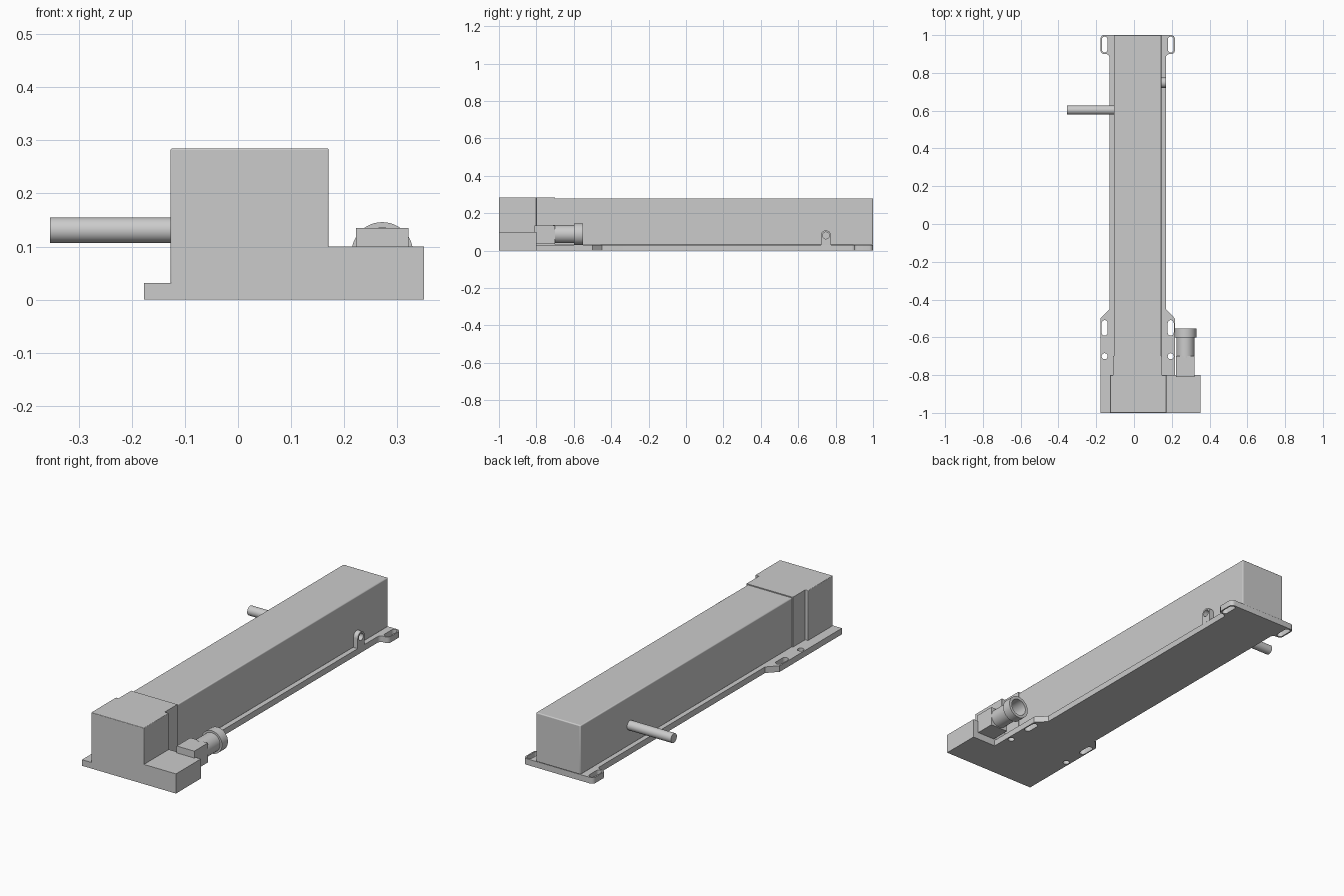
import bpy, bmesh
from math import pi, cos, sin
from mathutils import Vector, Matrix

if "Cube" in bpy.data.objects:
    bpy.data.objects.remove(bpy.data.objects["Cube"])

CX = 0.0195  # symmetry line of plate and body


def finish(bm, name, bevel=0.0):
    bmesh.ops.recalc_face_normals(bm, faces=bm.faces)
    me = bpy.data.meshes.new(name)
    bm.to_mesh(me)
    bm.free()
    ob = bpy.data.objects.new(name, me)
    bpy.context.collection.objects.link(ob)
    bpy.context.view_layer.objects.active = ob
    bpy.ops.object.select_all(action='DESELECT')
    ob.select_set(True)
    bpy.ops.object.shade_smooth_by_angle(angle=0.6)
    if bevel:
        mod = ob.modifiers.new("edge_round", 'BEVEL')
        mod.width, mod.segments = bevel, 3
    return ob


def box(name, lo, hi, bevel=0.0):
    lo, hi = Vector(lo), Vector(hi)
    bm = bmesh.new()
    bmesh.ops.create_cube(bm, size=1, matrix=Matrix.Translation((lo + hi) / 2)
                          @ Matrix.Diagonal((*(hi - lo), 1)))
    return finish(bm, name, bevel)


def lathe(name, profile, matrix, n=48):
    """Revolve (radius, height) points around local z."""
    bm = bmesh.new()
    vs = [bm.verts.new((r, 0, h)) for r, h in profile]
    es = [bm.edges.new(p) for p in zip(vs, vs[1:])]
    bmesh.ops.spin(bm, geom=vs + es, axis=(0, 0, 1), cent=(0, 0, 0),
                   angle=2 * pi, steps=n, use_duplicate=False)
    bmesh.ops.remove_doubles(bm, verts=bm.verts, dist=1e-5)
    bm.transform(matrix)
    return finish(bm, name)


def arc(cx, cy, r, a0, a1, n=10):
    return [(cx + r * cos(a0 + (a1 - a0) * i / n),
             cy + r * sin(a0 + (a1 - a0) * i / n)) for i in range(n + 1)]


def slab(name, loops, depth, matrix):
    """Filled outline with holes, extruded from local z = 0 to depth."""
    cu = bpy.data.curves.new(name, 'CURVE')
    cu.dimensions, cu.fill_mode, cu.extrude = '2D', 'BOTH', depth / 2
    for pts in loops:
        sp = cu.splines.new('POLY')
        sp.points.add(len(pts) - 1)
        for p, (x, y) in zip(sp.points, pts):
            p.co = (x, y, 0, 1)
        sp.use_cyclic_u = True
    tmp = bpy.data.objects.new(name + "_outline", cu)
    bpy.context.collection.objects.link(tmp)
    bpy.context.view_layer.update()
    me = tmp.evaluated_get(bpy.context.evaluated_depsgraph_get()).to_mesh()
    bm = bmesh.new()
    bm.from_mesh(me)
    bpy.data.objects.remove(tmp)
    bmesh.ops.remove_doubles(bm, verts=bm.verts, dist=1e-5)
    bm.transform(matrix @ Matrix.Translation((0, 0, depth / 2)))
    return finish(bm, name)


def slot(x, y, r, half):
    return arc(x, y + half, r, 0, pi) + arc(x, y - half, r, pi, 2 * pi)


# Base plate: wide front foot, narrow waist, rounded rear ears
W, N = 0.197, 0.149
side = [(W, -1), (W, -0.5), (N, -0.45)]
side += arc(N + 0.02, 0.88, 0.02, pi, pi / 2, 6)
side += arc(W - 0.02, 0.92, 0.02, -pi / 2, 0, 6)
side += arc(W - 0.02, 0.98, 0.02, 0, pi / 2, 6)
outline = [(CX + x, y) for x, y in side] + [(CX - x, y) for x, y in reversed(side)]
loops = [outline]
for s in (-1, 1):
    x = CX + s * 0.175
    loops += [slot(x, 0.95, 0.015, 0.027), slot(x, -0.55, 0.016, 0.025),
              arc(x, -0.70, 0.016, 0, 2 * pi, 24)[:-1]]
slab("base_plate", loops, 0.031, Matrix())

# Long housing, collar and front end block
box("long_housing", (-0.107, -0.72, 0.03), (0.145, 1.0, 0.28), 0.005)
box("housing_collar", (-0.111, -0.81, 0.03), (0.149, -0.70, 0.285))
box("front_block", (-0.127, -1.0, 0.001), (0.171, -0.80, 0.285), 0.003)
box("side_step", (0.14, -1.0, 0.0), (0.351, -0.80, 0.1))

# Connector: square body and hollow barrel with collar ring, along +y
box("connector_body", (0.222, -0.81, 0.036), (0.321, -0.70, 0.135))
along_y = Matrix.Translation((0.272, -0.71, 0.088)) @ Matrix.Rotation(-pi / 2, 4, 'X')
lathe("connector_barrel", [(0, 0), (0.048, 0), (0.048, 0.11), (0.058, 0.11),
                           (0.058, 0.158), (0.043, 0.158), (0.043, 0.03), (0, 0.03)], along_y)

# Side rod, along -x
along_neg_x = Matrix.Translation((-0.10, 0.603, 0.131)) @ Matrix.Rotation(-pi / 2, 4, 'Y')
lathe("side_rod", [(0, 0), (0.024, 0), (0.024, 0.254), (0, 0.254)], along_neg_x)

# Small round-topped eyelet on the right wall (local x -> y, y -> z, z -> x)
to_side = Matrix(((0, 0, 1, 0.142), (1, 0, 0, 0.748), (0, 1, 0, 0), (0, 0, 0, 1)))
eyelet = arc(0, 0.081, 0.027, 0, pi, 20) + [(-0.027, 0.03), (0.027, 0.03)]
slab("eyelet", [eyelet, arc(0, 0.081, 0.018, 0, 2 * pi, 32)[:-1]], 0.027, to_side)
